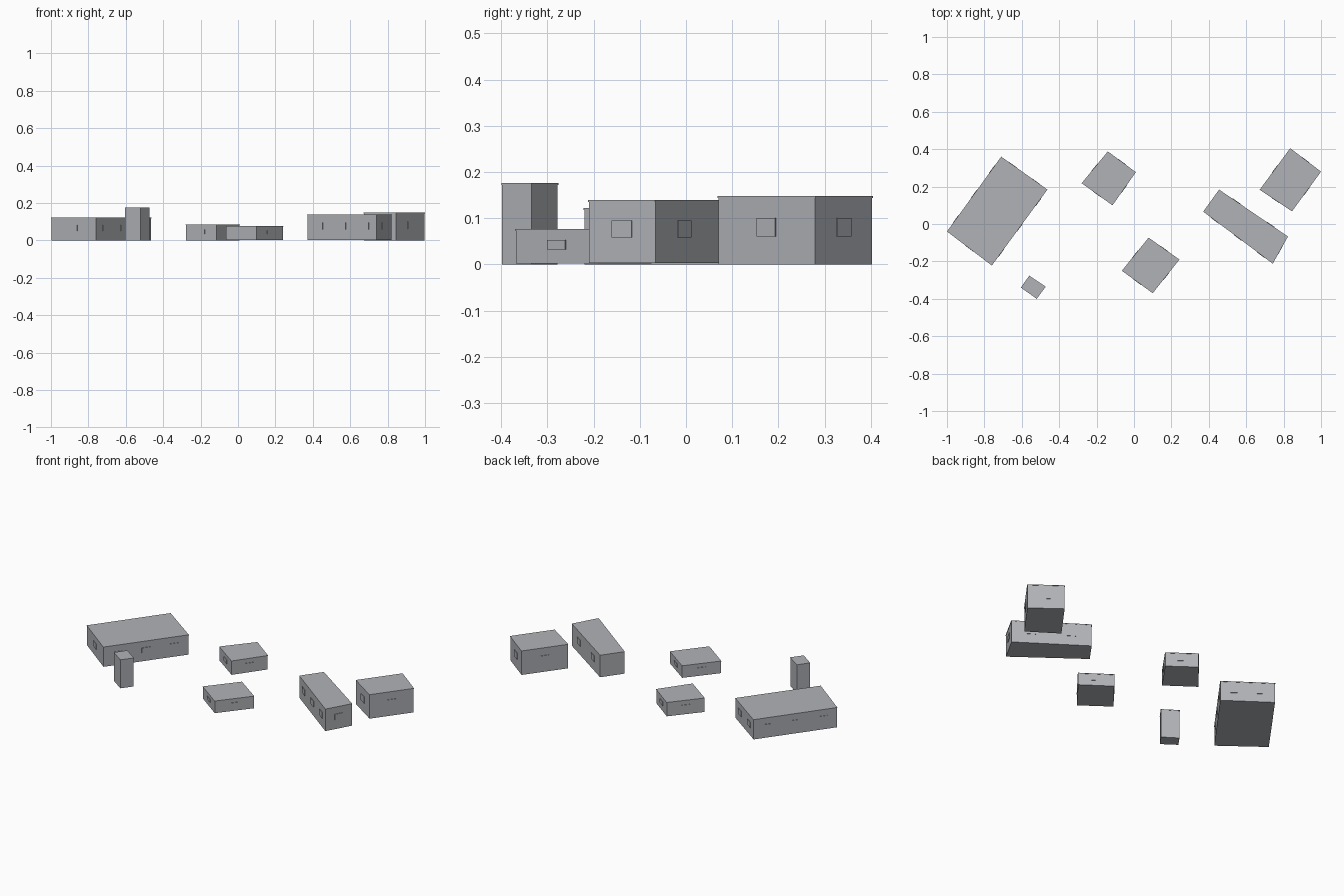
import bpy
import bmesh
from mathutils import Vector

cube = bpy.data.objects.get("Cube")
if cube:
    bpy.data.objects.remove(cube, do_unlink=True)

grey = bpy.data.materials.new("concrete_grey")
grey.use_nodes = True
COLOUR = (0.44, 0.45, 0.475, 1)
grey.diffuse_color = COLOUR
grey.node_tree.nodes["Principled BSDF"].inputs["Base Color"].default_value = COLOUR

ROOF = 0.004       # roof slab thickness
OVERHANG = 0.002   # how far walls sit inside the roof
BAY = 0.15         # wall length served by one window
WIN_WIDTH = 0.05
WIN_DEPTH = 0.003


def make_object(name, bm):
    bmesh.ops.recalc_face_normals(bm, faces=bm.faces)
    mesh = bpy.data.meshes.new(name)
    bm.to_mesh(mesh)
    bm.free()
    mesh.materials.append(grey)
    obj = bpy.data.objects.new(name, mesh)
    bpy.context.collection.objects.link(obj)


def add_prism(bm, outline, bottom, top):
    """Extrude a flat outline between two heights."""
    base = bm.faces.new([bm.verts.new((p.x, p.y, bottom)) for p in outline])
    lifted = bmesh.ops.extrude_face_region(bm, geom=[base])["geom"]
    verts = [v for v in lifted if isinstance(v, bmesh.types.BMVert)]
    bmesh.ops.translate(bm, verts=verts, vec=(0, 0, top - bottom))
    # the start face survives when extruding an isolated face only if kept
    if base.is_valid is False or base not in bm.faces[:]:
        low = [v for v in bm.verts if abs(v.co.z - bottom) < 1e-7]
        bm.faces.new(low[-len(outline):])


def add_windows(bm, outline, base, height):
    """Evenly spaced plates, one per full bay, on every wall."""
    low, high = base + height * 0.41, base + height * 0.68
    for a, b in zip(outline, outline[1:] + outline[:1]):
        run = b - a
        along = run.normalized()
        out = Vector((along.y, -along.x))
        count = int(run.length / BAY)
        for i in range(count):
            mid = a + run * ((i + 0.5) / count)
            half = along * WIN_WIDTH / 2
            plate = [mid - half - out * WIN_DEPTH, mid + half - out * WIN_DEPTH,
                     mid + half + out * WIN_DEPTH, mid - half + out * WIN_DEPTH]
            add_prism(bm, plate, low, high)


def building(name, corners, height, base=0.0):
    """Walls, roof slab and windows from a counter-clockwise footprint."""
    roof = [Vector(c) for c in corners]
    centre = sum(roof, Vector((0, 0))) / len(roof)
    walls = [p - (p - centre).normalized() * OVERHANG for p in roof]

    bm = bmesh.new()
    add_prism(bm, walls, base, height - ROOF)
    make_object(name + "_walls", bm)

    bm = bmesh.new()
    add_prism(bm, roof, height - ROOF, height)
    make_object(name + "_roof", bm)

    bm = bmesh.new()
    add_windows(bm, walls, base, height - base)
    if bm.faces:
        make_object(name + "_windows", bm)
    else:
        bm.free()


# Footprints run counter-clockwise from the leftmost corner
building("large_hall", [(-1, -.04), (-.76, -.222), (-.463, .184), (-.71, .36)], .122)
building("small_tower", [(-.605, -.34), (-.52, -.4), (-.472, -.335), (-.56, -.276)], .176)
building("back_house", [(-.28, .218), (-.115, .1), (.01, .277), (-.14, .388)], .086)
building("front_house", [(-.065, -.25), (.1, -.37), (.243, -.19), (.078, -.073)], .077, .002)
building("long_block", [(.37, .066), (.742, -.212), (.823, -.067), (.455, .184)], .139, .003)
building("corner_block", [(.672, .183), (.845, .068), (1, .28), (.835, .405)], .148)
